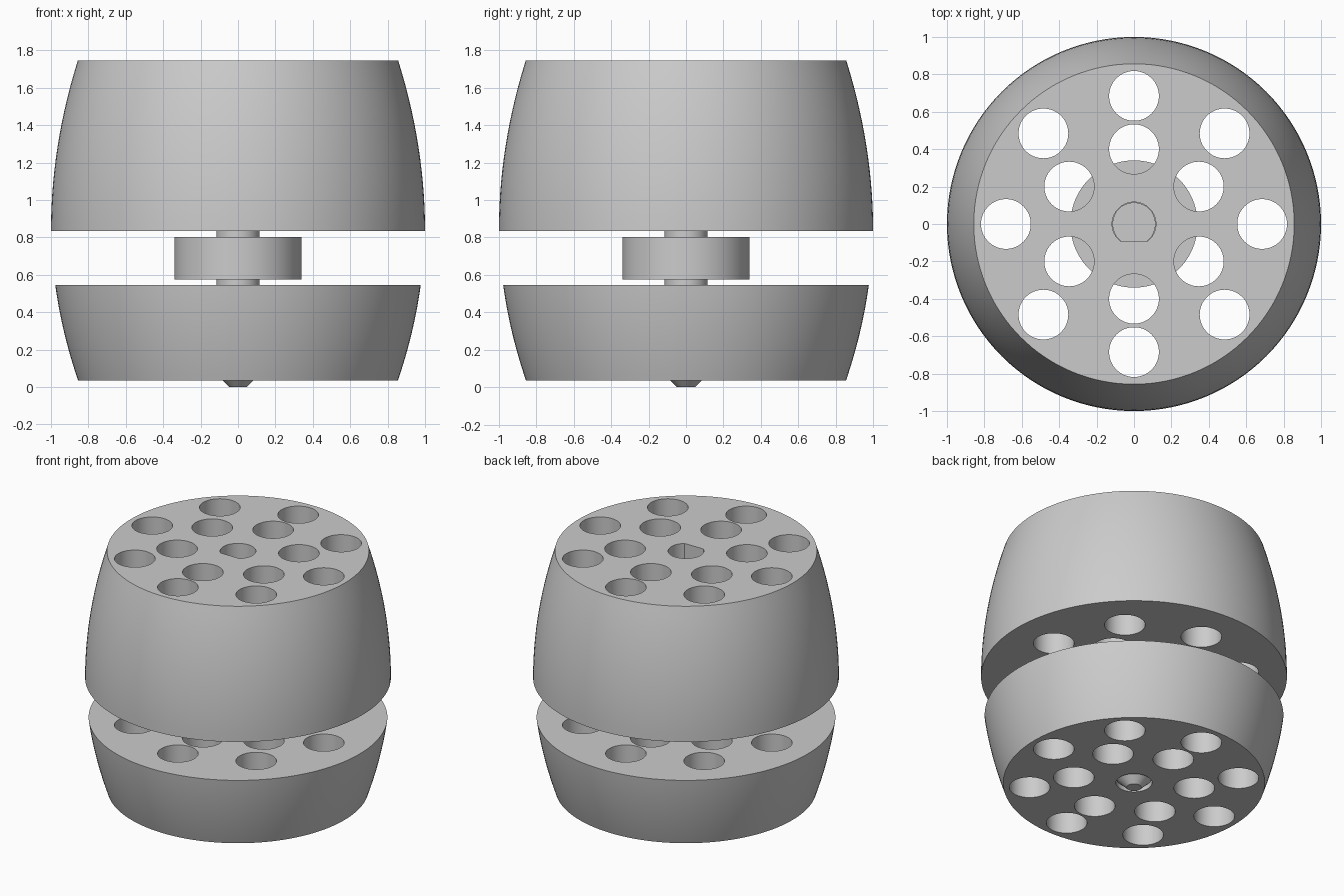
import bpy, bmesh
from math import cos, sin, pi, radians

if "Cube" in bpy.data.objects:
    bpy.data.objects.remove(bpy.data.objects["Cube"], do_unlink=True)

grey = bpy.data.materials.new("plain grey")
grey.use_nodes = True
grey.diffuse_color = (0.6, 0.6, 0.6, 1)
grey.node_tree.nodes["Principled BSDF"].inputs["Base Color"].default_value = grey.diffuse_color

HOLE_R, SHAFT_R, FLAT_Y = 0.133, 0.115, -0.09


def circle(r, x=0, y=0, n=64):
    return [(x + r * cos(2 * pi * i / n), y + r * sin(2 * pi * i / n)) for i in range(n)]


def add_loft(bm, layers):
    """Capped solid through a stack of (outline, z) layers."""
    rings = [[bm.verts.new((x, y, z)) for x, y in outline] for outline, z in layers]
    n = len(rings[0])
    for low, high in zip(rings, rings[1:]):
        for i in range(n):
            j = (i + 1) % n
            bm.faces.new((low[i], low[j], high[j], high[i]))
    bm.faces.new(rings[0][::-1])
    bm.faces.new(rings[-1])


def make_object(name, solids):
    bm = bmesh.new()
    for layers in solids:
        add_loft(bm, layers)
    mesh = bpy.data.meshes.new(name)
    bm.to_mesh(mesh)
    bm.free()
    mesh.materials.append(grey)
    obj = bpy.data.objects.new(name, mesh)
    bpy.context.collection.objects.link(obj)
    return obj


def select(obj):
    bpy.ops.object.select_all(action="DESELECT")
    obj.select_set(True)
    bpy.context.view_layer.objects.active = obj


def smooth(obj):
    select(obj)
    bpy.ops.object.shade_smooth_by_angle(angle=radians(30))


def drill(obj, centre_outline):
    """Cut eight outer holes, six inner holes and the centre hole."""
    outlines = [centre_outline]
    for count, ring_r, start in ((8, 0.685, 0), (6, 0.4, pi / 6)):
        for i in range(count):
            a = start + 2 * pi * i / count
            outlines.append(circle(HOLE_R, ring_r * cos(a), ring_r * sin(a)))
    cutter = make_object("hole_cutter", [[(o, -0.5), (o, 2.5)] for o in outlines])
    cutter.hide_render = True
    mod = obj.modifiers.new("holes", "BOOLEAN")
    mod.operation, mod.solver, mod.object = "DIFFERENCE", "EXACT", cutter
    select(obj)
    bpy.ops.object.modifier_apply(modifier=mod.name)
    bpy.data.objects.remove(cutter, do_unlink=True)


def bulged(name, z0, z1, z_widest, curve_r, steps=14):
    """Barrel section whose side follows an arc with widest radius 1."""
    layers = []
    for i in range(steps + 1):
        z = z0 + (z1 - z0) * i / steps
        r = 1 - (z - z_widest) ** 2 / (2 * curve_r)
        layers.append((circle(r, n=128), z))
    return make_object(name, [layers])


# Upper barrel with a D-shaped centre hole
upper = bulged("upper_barrel", 0.833, 1.745, 0.833, 2.9)
d_outline = [(x, y) for x, y in circle(SHAFT_R + 0.002) if y > FLAT_Y]
corner = ((SHAFT_R + 0.002) ** 2 - FLAT_Y ** 2) ** 0.5
cut_at = next(i for i in range(len(d_outline)) if d_outline[i][0] < 0 and d_outline[i][1] < 0
              and d_outline[(i + 1) % len(d_outline)][0] > 0)
d_outline[cut_at + 1:cut_at + 1] = [(-corner, FLAT_Y), (corner, FLAT_Y)]
drill(upper, d_outline)
smooth(upper)

# Lower barrel with a round centre hole
lower = bulged("lower_barrel", 0.035, 0.545, 0.883, 2.48)
drill(lower, circle(SHAFT_R + 0.003))
smooth(lower)

# Centre shaft with a tapered tip
shaft = make_object("shaft", [[(circle(0.048), 0), (circle(SHAFT_R), 0.067),
                               (circle(SHAFT_R), 0.834)]])
smooth(shaft)

# Collar between the two barrels
collar = make_object("collar", [[(circle(0.34, n=96), 0.576), (circle(0.34, n=96), 0.802)]])
smooth(collar)
